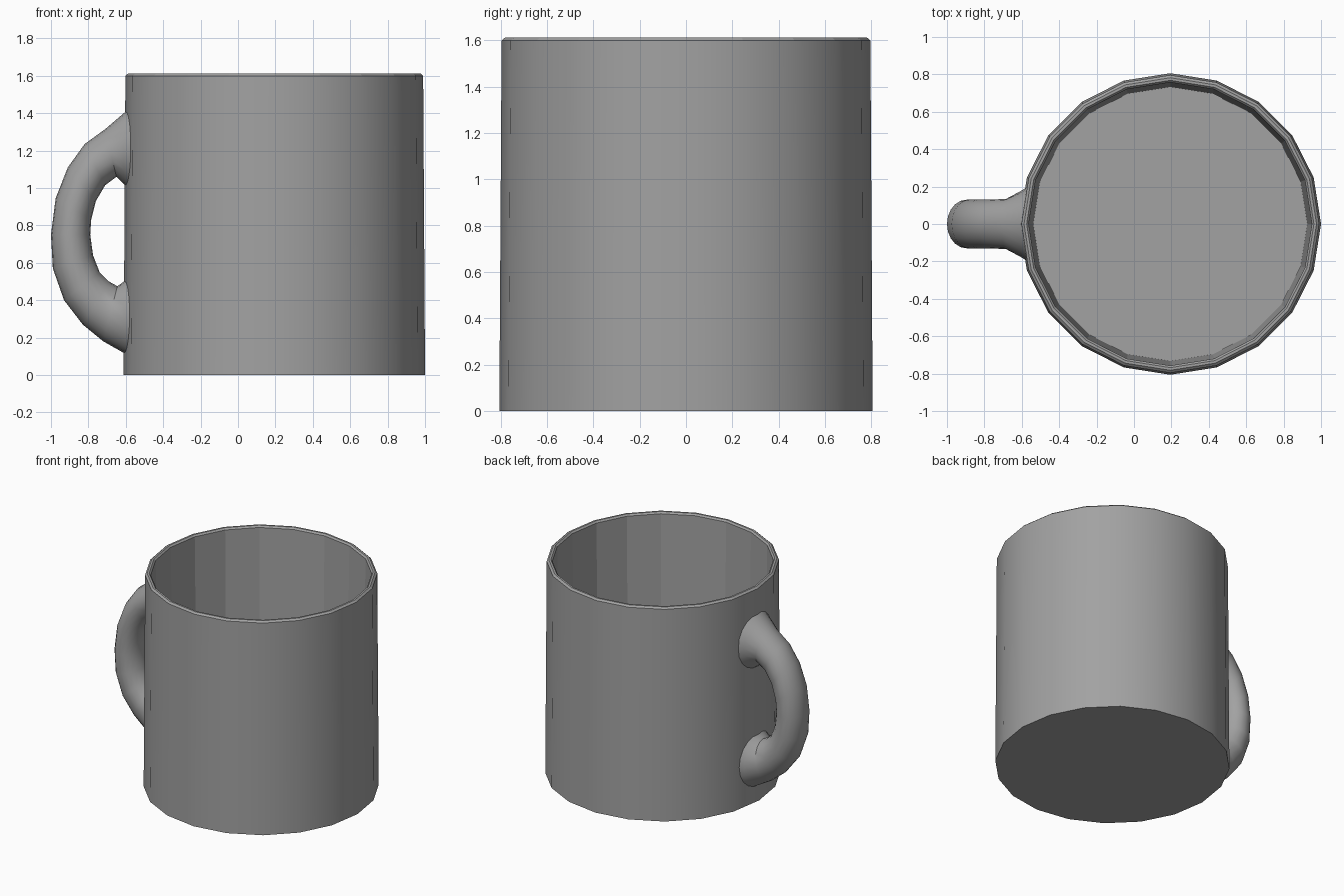
import bpy, bmesh, math
from mathutils import Vector

if "Cube" in bpy.data.objects:
    bpy.data.objects.remove(bpy.data.objects["Cube"])

grey = bpy.data.materials.new("grey_ceramic")
grey.use_nodes = True
colour = (0.36, 0.36, 0.36, 1)
grey.diffuse_color = colour
grey.node_tree.nodes["Principled BSDF"].inputs["Base Color"].default_value = colour


def loft(name, rings, flat_from=None):
    """Bridge closed rings of points, cap both ends, and shade smooth."""
    bm = bmesh.new()
    loops = [[bm.verts.new(p) for p in ring] for ring in rings]
    n = len(loops[0])
    for k, (a, b) in enumerate(zip(loops, loops[1:])):
        for i in range(n):
            j = (i + 1) % n
            face = bm.faces.new((a[i], a[j], b[j], b[i]))
            face.smooth = flat_from is None or k < flat_from
    bm.faces.new(loops[0][::-1])
    bm.faces.new(loops[-1])
    bmesh.ops.recalc_face_normals(bm, faces=bm.faces)
    for e in bm.edges:
        if len(e.link_faces) == 2 and (e.calc_face_angle() > math.radians(40)
                                       or not all(f.smooth for f in e.link_faces)):
            e.smooth = False
    mesh = bpy.data.meshes.new(name)
    bm.to_mesh(mesh)
    bm.free()
    mesh.materials.append(grey)
    obj = bpy.data.objects.new(name, mesh)
    bpy.context.collection.objects.link(obj)
    return obj


def circle(radius, z, sides=20):
    return [(0.194 + radius * math.cos(math.tau * i / sides),
             radius * math.sin(math.tau * i / sides), z) for i in range(sides)]


# Cup: outer wall, bevelled rim, faceted inner wall and floor
cup_profile = [(0.806, 0), (0.796, 1.6), (0.782, 1.612), (0.768, 1.612),
               (0.757, 1.6), (0.733, 0.08)]
loft("cup", [circle(r, z) for r, z in cup_profile], flat_from=1)

# Handle: each section gives its outer point, inner point and half width
handle_sections = [
    ((-0.575, 1.43), (-0.575, 0.99), 0.195),
    ((-0.605, 1.405), (-0.61, 1.02), 0.175),
    ((-0.71, 1.315), (-0.65, 1.06), 0.135),
    ((-0.82, 1.235), (-0.71, 1.015), 0.13),
    ((-0.91, 1.11), (-0.76, 0.93), 0.13),
    ((-0.975, 0.945), (-0.785, 0.83), 0.13),
    ((-1.0, 0.75), (-0.79, 0.75), 0.13),
    ((-0.99, 0.57), (-0.775, 0.64), 0.13),
    ((-0.93, 0.4), (-0.74, 0.55), 0.13),
    ((-0.83, 0.27), (-0.69, 0.5), 0.13),
    ((-0.72, 0.18), (-0.645, 0.475), 0.135),
    ((-0.605, 0.115), (-0.61, 0.5), 0.175),
    ((-0.575, 0.095), (-0.575, 0.53), 0.195),
]


def section(outer, inner, half_width, sides=20):
    a, b = Vector((outer[0], 0, outer[1])), Vector((inner[0], 0, inner[1]))
    centre, reach = (a + b) / 2, (a - b) / 2
    side = Vector((0, half_width, 0))
    return [centre + reach * math.cos(math.tau * i / sides)
            + side * math.sin(math.tau * i / sides) for i in range(sides)]


loft("handle", [section(*s) for s in handle_sections])
